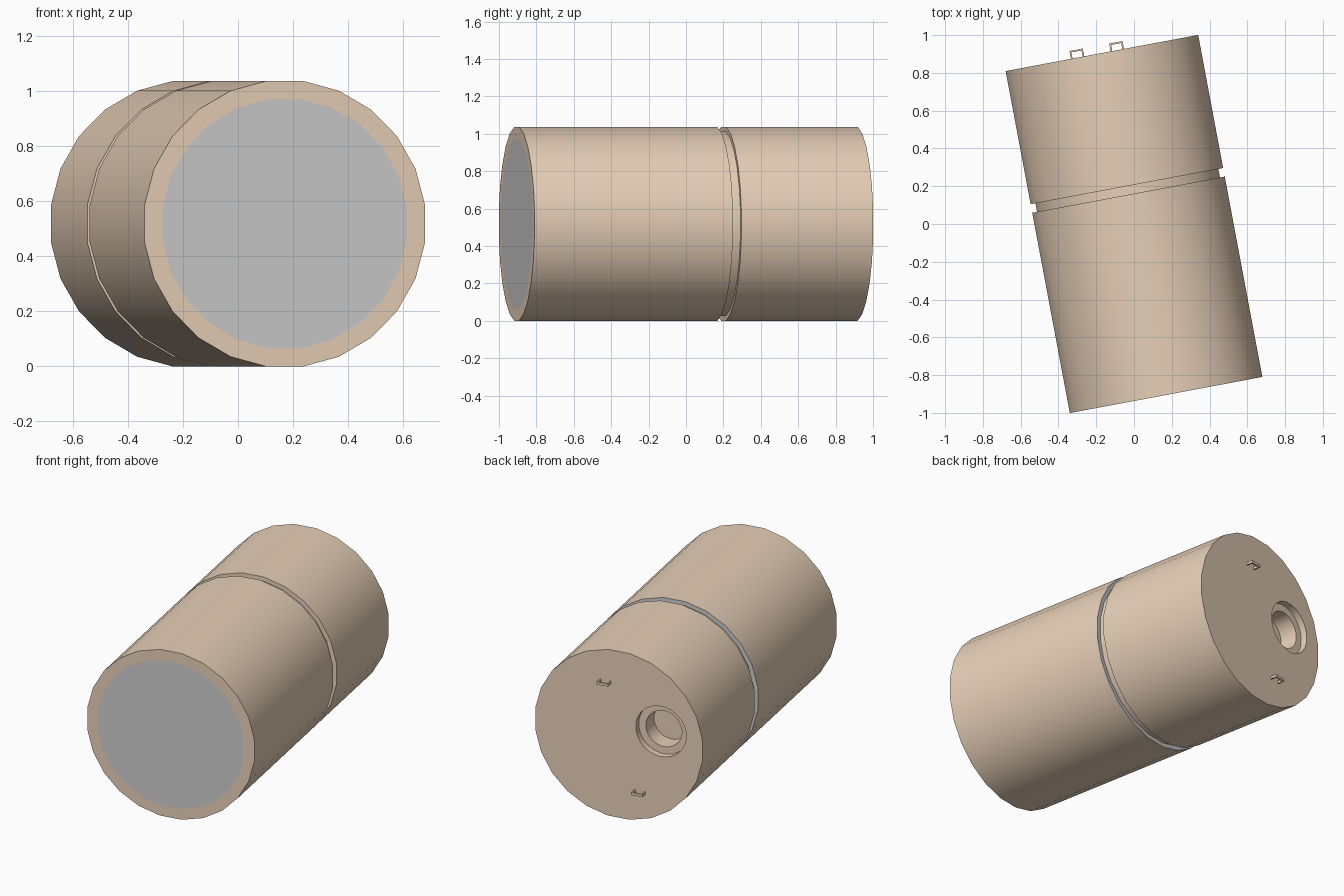
import bpy, bmesh, math
from mathutils import Matrix

if "Cube" in bpy.data.objects:
    bpy.data.objects.remove(bpy.data.objects["Cube"])

SIDES = 24
APO = 0.5185                                 # flat-to-flat half width
R = APO / math.cos(math.pi / SIDES)
HALF = 0.921                                 # half length along local y
PLACE = Matrix.Translation((0, 0, APO)) @ Matrix.Rotation(math.radians(10.63), 4, 'Z')

tan = bpy.data.materials.new("tan_plastic")
tan.diffuse_color = (0.8, 0.63, 0.48, 1)
tan.use_nodes = True
tan.node_tree.nodes["Principled BSDF"].inputs["Base Color"].default_value = tan.diffuse_color


def finish(name, bm, mat, recalc=True):
    if recalc:
        bmesh.ops.recalc_face_normals(bm, faces=bm.faces)
    bm.transform(PLACE)
    me = bpy.data.meshes.new(name)
    bm.to_mesh(me)
    bm.free()
    if mat:
        me.materials.append(mat)
    ob = bpy.data.objects.new(name, me)
    bpy.context.collection.objects.link(ob)
    return ob


def lathe(name, profile, mat=None, n=SIDES, u=0, w=0, caps=(True, True)):
    """Revolve (radius, y) points about a local y axis through (u, w)."""
    bm = bmesh.new()
    rings = []
    for r, y in profile:
        angles = [2 * math.pi * (i + 0.5) / n for i in range(n)]
        rings.append([bm.verts.new((u + r * math.cos(a), y, w + r * math.sin(a))) for a in angles])
    for a, b in zip(rings, rings[1:]):
        for i in range(n):
            j = (i + 1) % n
            bm.faces.new((a[i], a[j], b[j], b[i]))
    if caps[0]:
        bm.faces.new(rings[0])
    if caps[1] and len(rings) > 1:
        bm.faces.new(rings[-1][::-1])
    return finish(name, bm, mat, len(rings) > 1)


def smooth(ob):
    bpy.ops.object.select_all(action='DESELECT')
    ob.select_set(True)
    bpy.context.view_layer.objects.active = ob
    bpy.ops.object.shade_smooth_by_angle(angle=math.radians(30))


# Front body: outer wall with a flush front rim
RIM = 0.456
front_body = lathe("front_body", [(RIM, -HALF), (R, -HALF), (R, 0.158)], tan, caps=(False, False))
smooth(front_body)

# Grey front panel and grey groove wall that faces the back
lathe("front_panel", [(RIM, -HALF)])
wall = lathe("groove_wall", [(R, 0.158)])
for name, sign in (("front_panel", -1), ("groove_wall", 1)):
    me = bpy.data.objects[name].data
    if me.polygons[0].normal.y * sign < 0:
        me.flip_normals()

# Rear body with the narrow neck that forms the groove
rear_body = lathe("rear_body", [(R - 0.026, 0.15), (R - 0.026, 0.204), (R, 0.204), (R, HALF)], tan)

# Stepped round socket cut into the back face
HU, HW = -0.262, 0.07
socket = lathe("socket_cutter",
               [(0.112, HALF - 0.15), (0.112, HALF - 0.04), (0.157, HALF - 0.04), (0.157, HALF + 0.05)],
               tan, 24, HU, HW)
socket.hide_render = True
cut = rear_body.modifiers.new("socket", 'BOOLEAN')
cut.operation = 'DIFFERENCE'
cut.solver = 'EXACT'
cut.object = socket
bpy.context.view_layer.objects.active = rear_body
bpy.ops.object.modifier_apply(modifier=cut.name)
bpy.data.objects.remove(socket)
smooth(rear_body)


# Small staple-shaped loops on the back face
def staple(name, u, w):
    bm = bmesh.new()
    half, high, t = 0.036, 0.042, 0.009
    path = [(-half, -0.005), (-half, high), (half, high), (half, -0.005),
            (half - t, -0.005), (half - t, high - t), (t - half, high - t), (t - half, -0.005)]
    face = bm.faces.new([bm.verts.new((u + x, HALF + y, w - 0.008)) for x, y in path])
    ext = bmesh.ops.extrude_face_region(bm, geom=[face], use_keep_orig=True)
    verts = [g for g in ext["geom"] if isinstance(g, bmesh.types.BMVert)]
    bmesh.ops.translate(bm, verts=verts, vec=(0, 0, 0.016))
    finish(name, bm, tan)


staple("upper_loop", 0.083, 0.316)
staple("lower_loop", -0.131, -0.333)
